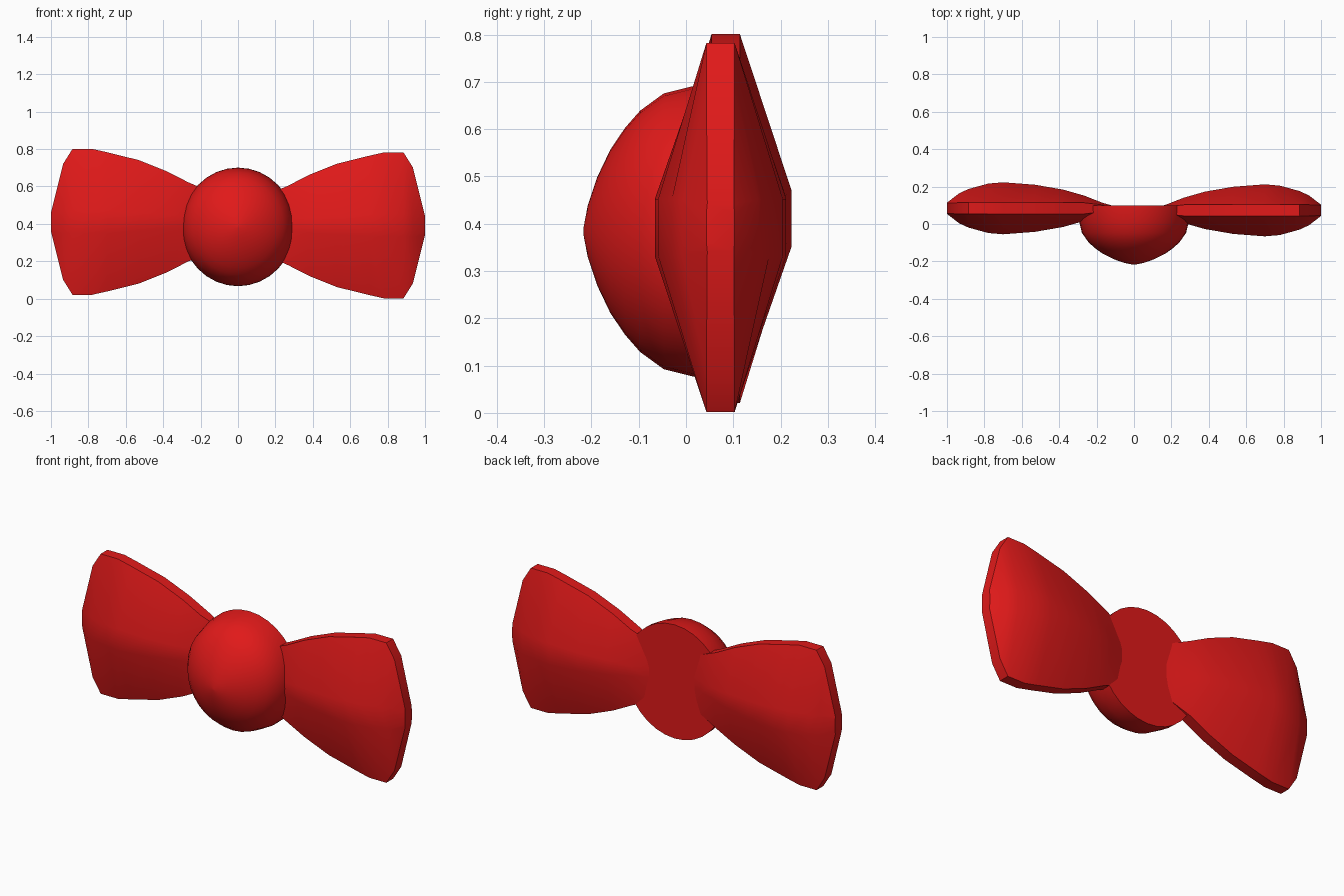
import bpy, bmesh, math

if "Cube" in bpy.data.objects:
    bpy.data.objects.remove(bpy.data.objects["Cube"])

red = bpy.data.materials.new("red_fabric")
red.diffuse_color = (0.75, 0.01, 0.01, 1)
red.use_nodes = True
red.node_tree.nodes["Principled BSDF"].inputs["Base Color"].default_value = red.diffuse_color


def loft(name, rings, angle):
    """Skin a list of closed rings and cap both ends."""
    bm = bmesh.new()
    loops = [[bm.verts.new(p) for p in ring] for ring in rings]
    n = len(loops[0])
    for a, b in zip(loops, loops[1:]):
        for i in range(n):
            j = (i + 1) % n
            bm.faces.new((a[i], a[j], b[j], b[i]))
    bm.faces.new(loops[0])
    bm.faces.new(loops[-1])
    bmesh.ops.recalc_face_normals(bm, faces=bm.faces)
    mesh = bpy.data.meshes.new(name)
    bm.to_mesh(mesh)
    bm.free()
    mesh.materials.append(red)
    ob = bpy.data.objects.new(name, mesh)
    bpy.context.collection.objects.link(ob)
    bpy.ops.object.select_all(action='DESELECT')
    ob.select_set(True)
    bpy.context.view_layer.objects.active = ob
    bpy.ops.object.shade_smooth_by_angle(angle=math.radians(angle))
    return ob


# wing sections: x, half height, bulge, rim half thickness, ridge half height
sections = [
    (0.10, 0.14, 0.010, 0.004, 0.03),
    (0.17, 0.17, 0.030, 0.018, 0.03),
    (0.267, 0.212, 0.068, 0.030, 0.03),
    (0.38, 0.27, 0.100, 0.030, 0.04),
    (0.53, 0.33, 0.126, 0.030, 0.05),
    (0.70, 0.372, 0.139, 0.030, 0.06),
    (0.78, 0.39, 0.132, 0.030, 0.06),
    (0.885, 0.39, 0.103, 0.030, 0.06),
    (0.935, 0.31, 0.080, 0.030, 0.06),
    (1.00, 0.05, 0.030, 0.028, 0.03),
]


def wing(name, side, cy, cz):
    rings = []
    for x, h, b, e, r in sections:
        pts = [(-e, -h), (e, -h), (b, -r), (b, r), (e, h), (-e, h), (-b, r), (-b, -r)]
        rings.append([(side * x, cy + y, cz + z) for y, z in pts])
    return loft(name, rings, 35)


wing("right_wing", 1, 0.073, 0.392)
wing("left_wing", -1, 0.084, 0.411)

# domed centre knot with a flat back: y, radius fraction
dome = [(0.10, 1.0), (0.06, 0.995), (0.01, 0.965), (-0.047, 0.92), (-0.097, 0.805),
        (-0.129, 0.69), (-0.16, 0.545), (-0.188, 0.36), (-0.208, 0.17), (-0.217, 0.02)]
N = 32
loft("knot", [[(0.303 * f * math.cos(math.tau * i / N), y,
                0.384 + 0.317 * f * math.sin(math.tau * i / N)) for i in range(N)]
              for y, f in dome], 40)
